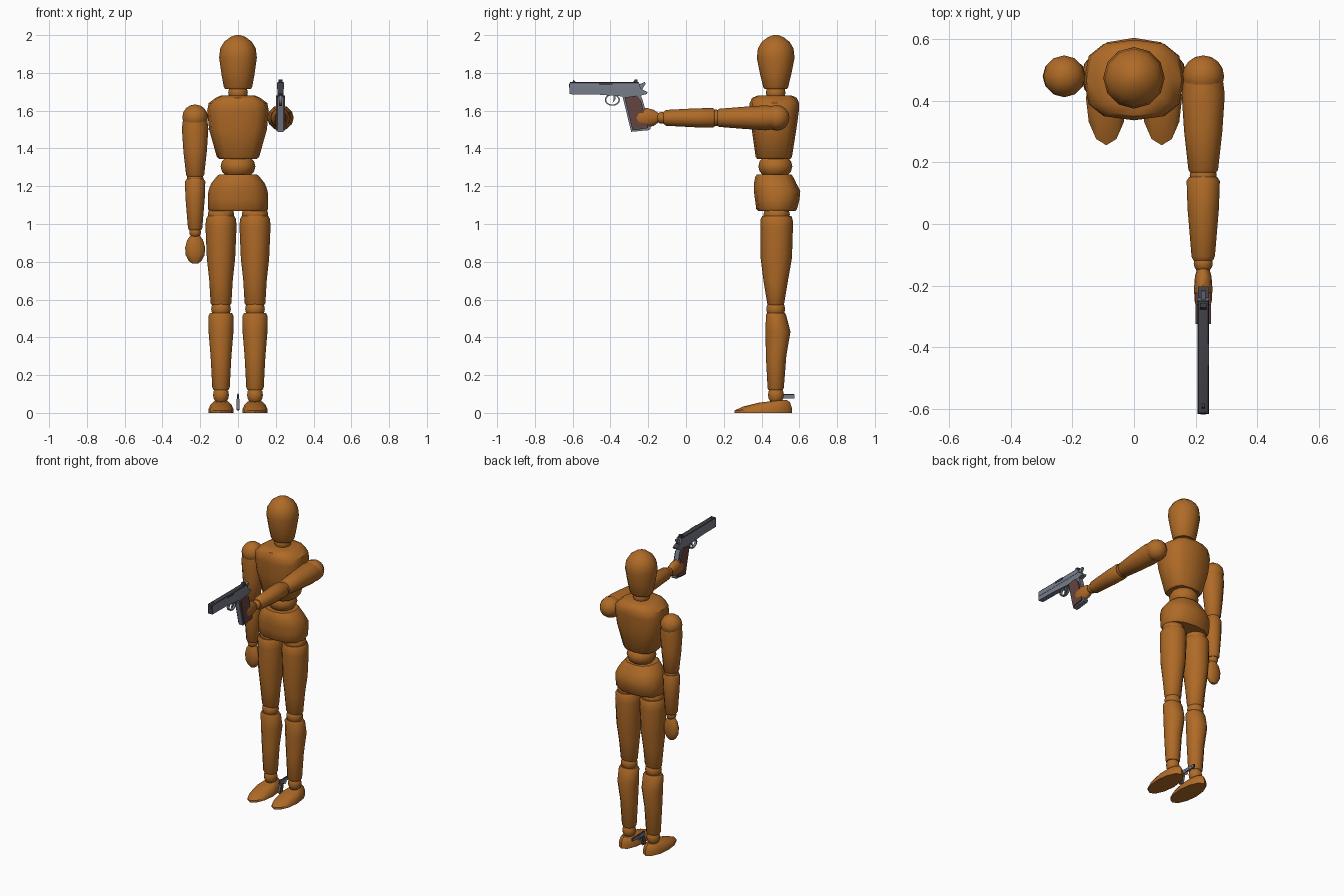
import bpy, bmesh, math
from mathutils import Matrix, Vector

if "Cube" in bpy.data.objects:
    bpy.data.objects.remove(bpy.data.objects["Cube"])


def material(name, rgb):
    m = bpy.data.materials.new(name)
    m.diffuse_color = (*rgb, 1)
    m.use_nodes = True
    m.node_tree.nodes["Principled BSDF"].inputs["Base Color"].default_value = m.diffuse_color
    return m


WOOD = material("orange wood", (0.43, 0.145, 0.02))
STEEL = material("blue grey steel", (0.18, 0.20, 0.25))
DARK = material("dark steel", (0.05, 0.05, 0.062))
GRIP = material("red brown grip", (0.13, 0.058, 0.05))


def finish(bm, name, mats, matrix=Matrix(), angle=40):
    bmesh.ops.recalc_face_normals(bm, faces=bm.faces)
    for f in bm.faces:
        f.smooth = True
    bm.transform(matrix)
    me = bpy.data.meshes.new(name)
    bm.to_mesh(me)
    bm.free()
    for m in mats:
        me.materials.append(m)
    me.set_sharp_from_angle(angle=math.radians(angle))
    ob = bpy.data.objects.new(name, me)
    bpy.context.collection.objects.link(ob)
    return ob


def loft(name, sections, matrix=Matrix(), n=12, power=1.0):
    """Stack of rounded rings: (z, x centre, y centre, x radius, y radius, slope along y)."""
    bm = bmesh.new()
    rings = []
    for z, cx, cy, rx, ry, *slope in sections:
        ring = []
        for i in range(n):
            a = 2 * math.pi * i / n
            c, s = math.cos(a), math.sin(a)
            x = rx * math.copysign(abs(c) ** power, c)
            y = ry * math.copysign(abs(s) ** power, s)
            ring.append(bm.verts.new((cx + x, cy + y, z + (slope[0] * y if slope else 0))))
        rings.append(ring)
    for a, b in zip(rings, rings[1:]):
        for i in range(n):
            j = (i + 1) % n
            bm.faces.new((a[i], a[j], b[j], b[i]))
    bm.faces.new(rings[0])
    bm.faces.new(rings[-1])
    return finish(bm, name, [WOOD], matrix)


def ball(name, centre, radii, matrix=Matrix()):
    bm = bmesh.new()
    bmesh.ops.create_uvsphere(bm, u_segments=12, v_segments=8, radius=1)
    bm.transform(Matrix.Translation(centre) @ Matrix.Diagonal((*radii, 1)))
    return finish(bm, name, [WOOD], matrix)


# Head and trunk
Y = 0.475
loft("head", [(1.715, 0, Y, .068, .06), (1.725, 0, Y, .075, .066), (1.79, 0, Y, .087, .082),
              (1.88, 0, Y, .1, .1), (1.93, 0, Y, .094, .094), (1.965, 0, Y, .073, .073),
              (1.99, 0, Y, .04, .04), (2.0, 0, Y, .012, .012)])
ball("neck", (0, Y, 1.695), (.052, .052, .05))
loft("chest", [(1.345, 0, .465, .1, .088), (1.355, 0, .465, .112, .096), (1.5, 0, .466, .153, .118),
               (1.6, 0, .468, .163, .13), (1.64, 0, .468, .155, .131), (1.668, 0, .468, .118, .118),
               (1.68, 0, .47, .09, .09)], power=.72)
ball("waist", (0, .473, 1.305), (.092, .09, .07))
loft("pelvis", [(1.07, 0, .48, .152, .1), (1.08, 0, .48, .16, .108), (1.13, 0, .483, .16, .118),
                (1.175, 0, .482, .157, .123), (1.215, 0, .472, .142, .112), (1.25, 0, .467, .114, .1),
                (1.262, 0, .467, .1, .092)], power=.85)

# Legs
for s, side in ((-1, "left"), (1, "right")):
    x = .09 * s
    ball(side + "_hip", (x, .48, 1.05), (.07, .07, .055))
    loft(side + "_thigh", [(.57, x, .475, .047, .04), (.58, x, .475, .055, .045), (.7, x, .475, .062, .065),
                           (.82, x, .478, .075, .083), (.98, x, .48, .082, .086), (1.025, x, .48, .08, .085),
                           (1.042, x, .48, .07, .077)])
    ball(side + "_knee", (x, .475, .55), (.052, .05, .052))
    loft(side + "_shin", [(.122, x, .475, .04, .038), (.132, x, .475, .046, .043), (.3, x, .477, .055, .054),
                          (.43, x, .487, .066, .066), (.515, x, .477, .066, .054), (.528, x, .476, .058, .048)])
    ball(side + "_ankle", (x, .476, .095), (.042, .042, .05))
    loft(side + "_foot", [(0, x, .408, .066, .152), (.02, x, .408, .066, .152, .05),
                          (.045, x, .425, .055, .125, .1), (.062, x, .46, .035, .072, .1)])


# Arms: modelled hanging from the shoulder, then turned into place
def arm(side, matrix, hand_turn):
    ball(side + "_shoulder", (0, 0, 0), (.068, .068, .068), matrix)
    loft(side + "_upper_arm", [(-.315, 0, 0, .04, .04), (-.305, 0, 0, .048, .048), (-.18, 0, 0, .062, .058),
                               (-.06, 0, 0, .07, .066), (-.01, 0, 0, .064, .06)], matrix)
    ball(side + "_elbow", (0, 0, -.322), (.044, .044, .04), matrix)
    loft(side + "_forearm", [(-.598, 0, 0, .032, .032), (-.585, 0, 0, .038, .042), (-.43, 0, 0, .051, .05),
                             (-.34, 0, 0, .054, .052), (-.328, 0, 0, .046, .046)], matrix)
    ball(side + "_wrist", (0, 0, -.608), (.031, .031, .031), matrix)
    loft(side + "_hand", [(-.775, 0, 0, .015, .01), (-.76, 0, 0, .034, .02), (-.73, 0, 0, .05, .028),
                          (-.69, 0, 0, .053, .03), (-.65, 0, 0, .042, .027), (-.62, 0, 0, .02, .018)],
         matrix @ Matrix.Rotation(hand_turn, 4, 'Z'))


arm("left", Matrix.Translation((-.227, .48, 1.565)), 0)
arm("right", Matrix.Translation((.225, .48, 1.562)) @ Matrix.Rotation(-math.pi / 2, 4, 'X'), math.pi / 2)


# Pistols
CENTRE = Vector((0, -.41, 1.62))


def plate(name, pts, half, mats, matrix, x=0, bevel=0.0):
    """Side outline (y, z) thickened along x; upward and forward faces use the last material."""
    bm = bmesh.new()
    face = bm.faces.new([bm.verts.new((x - half, y, z)) for y, z in pts])
    ext = bmesh.ops.extrude_face_region(bm, geom=[face])
    bmesh.ops.translate(bm, vec=(2 * half, 0, 0),
                        verts=[v for v in ext["geom"] if isinstance(v, bmesh.types.BMVert)])
    bmesh.ops.recalc_face_normals(bm, faces=bm.faces)
    if bevel:
        edges = [e for e in bm.edges if all(v.co.z > 1.74 for v in e.verts)]
        bmesh.ops.bevel(bm, geom=edges, offset=bevel, segments=2, affect='EDGES', profile=.5)
        bm.normal_update()
    for f in bm.faces:
        f.material_index = len(mats) - 1 if f.normal.z > .3 or f.normal.y < -.7 else 0
    return finish(bm, name, mats, matrix @ Matrix.Translation(-CENTRE), 30)


def pistol(prefix, matrix):
    def part(name, pts, half, mats, **kw):
        plate(prefix + name, pts, half, mats, matrix, **kw)
    two = [STEEL, DARK]
    part("slide", [(-.617, 1.753), (-.25, 1.753), (-.24, 1.718), (-.617, 1.715)], .018, two, bevel=.009)
    part("frame", [(-.617, 1.715), (-.24, 1.718), (-.203, 1.698), (-.208, 1.688), (-.24, 1.68),
                   (-.345, 1.676), (-.48, 1.686), (-.617, 1.687)], .0165, two)
    part("grip_core", [(-.338, 1.682), (-.24, 1.685), (-.228, 1.65), (-.187, 1.505), (-.195, 1.497),
                       (-.29, 1.488)], .0155, [STEEL])
    for s in (-1, 1):
        part("grip_panel", [(-.325, 1.67), (-.262, 1.68), (-.238, 1.65), (-.2, 1.508), (-.283, 1.496)],
             .005, [GRIP], x=s * .0195)
    part("hammer", [(-.25, 1.725), (-.246, 1.74), (-.218, 1.752), (-.214, 1.742), (-.232, 1.712)], .007, [STEEL])
    part("trigger", [(-.385, 1.68), (-.372, 1.68), (-.375, 1.655), (-.39, 1.64), (-.384, 1.658)], .005, [STEEL])
    part("front_sight", [(-.602, 1.75), (-.595, 1.762), (-.58, 1.75)], .004, [DARK])
    part("rear_sight", [(-.28, 1.75), (-.272, 1.764), (-.256, 1.764), (-.256, 1.75)], .011, [DARK])
    part("ejection_port", [(-.46, 1.75), (-.39, 1.75), (-.39, 1.735), (-.46, 1.735)], .002, [DARK], x=.0175)
    part("muzzle", [(-.62, 1.742), (-.61, 1.742), (-.61, 1.722), (-.62, 1.722)], .009, [DARK])
    # Trigger guard: an oval band round the trigger
    bm = bmesh.new()
    n, rings = 16, []
    for i in range(n):
        a = 2 * math.pi * i / n
        rings.append([bm.verts.new((x, -.39 + r * 1.3 * math.cos(a), 1.657 + r * math.sin(a)))
                      for x, r in ((-.008, .031), (.008, .031), (.008, .025), (-.008, .025))])
    for i in range(n):
        a, b = rings[i], rings[(i + 1) % n]
        for k in range(4):
            bm.faces.new((a[k], a[(k + 1) % 4], b[(k + 1) % 4], b[k]))
    finish(bm, prefix + "trigger_guard", [STEEL], matrix @ Matrix.Translation(-CENTRE))


pistol("pistol_", Matrix.Translation((.225, -.41, 1.62)))
# Small copy between the ankles, pointing backwards
pistol("small_pistol_", Matrix.Translation((0, .505, .055)) @ Matrix.Rotation(math.pi, 4, 'Z')
       @ Matrix.Scale(.33, 4))
